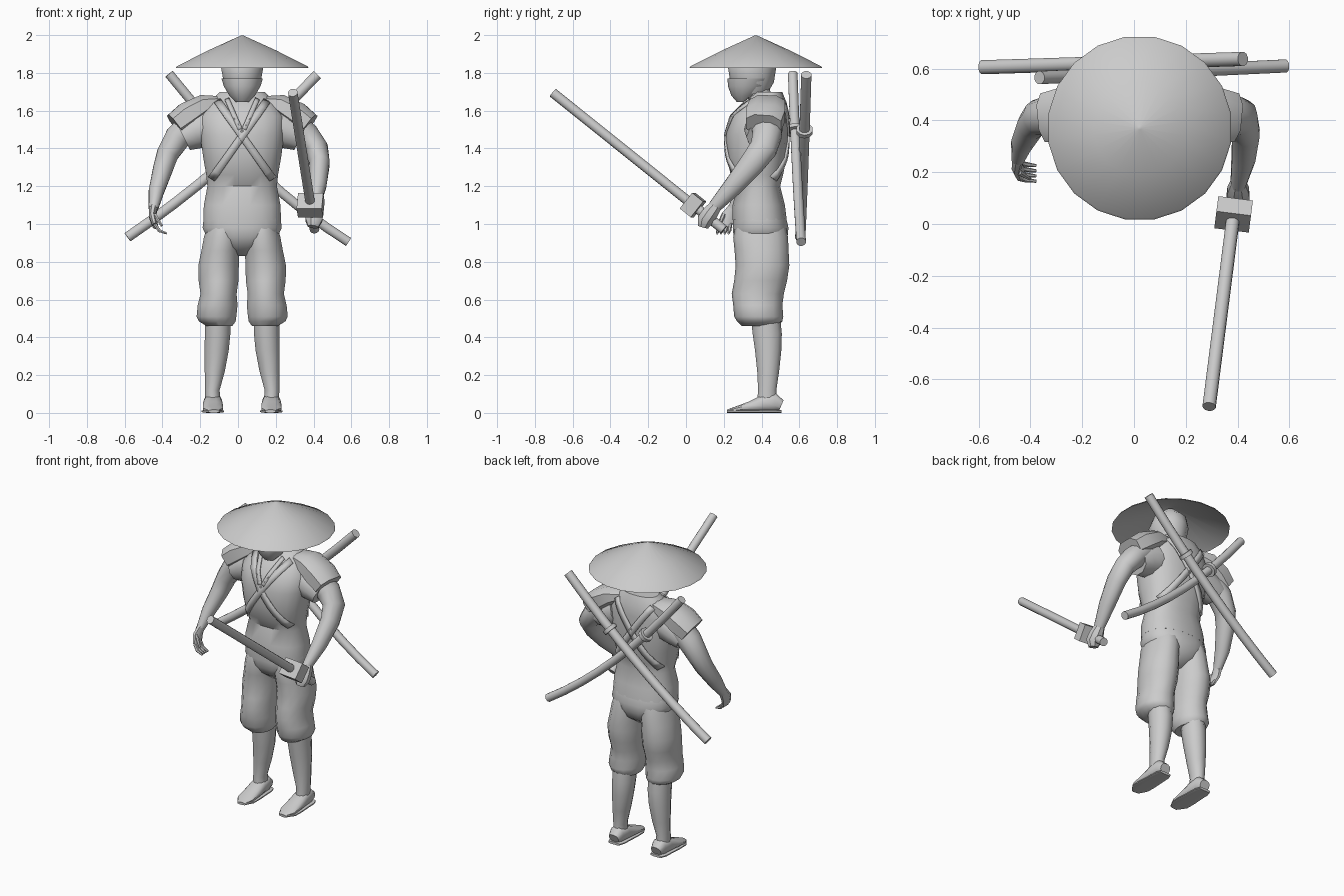
import bpy
import math
from mathutils import Vector

default_cube = bpy.data.objects.get("Cube")
if default_cube:
    bpy.data.objects.remove(default_cube, do_unlink=True)

MID = 0.022          # the figure's own symmetry line
SIDES = (("right", -1), ("left", 1))

grey = bpy.data.materials.new("plain_grey")
grey.use_nodes = True
tone = (0.6, 0.6, 0.6, 1)
grey.diffuse_color = tone
grey.node_tree.nodes["Principled BSDF"].inputs["Base Color"].default_value = tone


def make_object(name, verts, faces, angle=40):
    """Mesh object with the shared material and edge-aware smooth shading."""
    mesh = bpy.data.meshes.new(name)
    mesh.from_pydata([tuple(v) for v in verts], [], faces)
    mesh.materials.append(grey)
    obj = bpy.data.objects.new(name, mesh)
    bpy.context.collection.objects.link(obj)
    bpy.ops.object.select_all(action="DESELECT")
    obj.select_set(True)
    bpy.context.view_layer.objects.active = obj
    bpy.ops.object.mode_set(mode="EDIT")
    bpy.ops.mesh.select_all(action="SELECT")
    bpy.ops.mesh.normals_make_consistent(inside=False)
    bpy.ops.object.mode_set(mode="OBJECT")
    bpy.ops.object.shade_smooth_by_angle(angle=math.radians(angle))
    return obj


def signed_power(value, power):
    return math.copysign(abs(value) ** power, value)


def loft(name, rings, count=12, power=1.0, level=False, ref=(0, 1, 0), caps=True):
    """Skin rings of (x, y, z, radius_u, radius_v); level keeps them horizontal."""
    centres = [Vector(r[:3]) for r in rings]
    verts, faces = [], []
    for i, ring in enumerate(rings):
        ahead = centres[min(i + 1, len(rings) - 1)]
        behind = centres[max(i - 1, 0)]
        along = Vector((0, 0, 1)) if level else (ahead - behind).normalized()
        u = along.cross(Vector(ref)).normalized()
        v = along.cross(u).normalized()
        for k in range(count):
            a = math.tau * (k + 0.5) / count
            verts.append(centres[i] + u * ring[3] * signed_power(math.cos(a), power)
                         + v * ring[4] * signed_power(math.sin(a), power))
    for i in range(len(rings) - 1):
        for k in range(count):
            n = (k + 1) % count
            faces.append((i * count + k, i * count + n,
                          (i + 1) * count + n, (i + 1) * count + k))
    if caps:
        last = (len(rings) - 1) * count
        faces += [tuple(range(count)), tuple(range(last, last + count))]
    return make_object(name, verts, faces)


def centred(profile):
    """Turn (z, y, rx, ry) rows into rings on the symmetry line."""
    return [(MID, y, z, rx, ry) for z, y, rx, ry in profile]


def side_rings(profile, side):
    """Turn (offset, y, z, ru, rv) rows into rings on one side of the body."""
    return [(MID + side * x, y, z, ru, rv) for x, y, z, ru, rv in profile]


# Conical straw hat, hollow below
hat = [(1.84, 0.37, 0.33, 0.33), (1.825, 0.37, 0.357, 0.357), (1.835, 0.37, 0.35, 0.35),
       (1.92, 0.37, 0.18, 0.18), (1.998, 0.37, 0.006, 0.006)]
hat.insert(0, (1.965, 0.37, 0.03, 0.03))
loft("straw_hat", centred(hat), count=20, level=True)

# Head, face mask and neck
head = [(1.69, 0.35, 0.07, 0.08), (1.75, 0.35, 0.1, 0.115), (1.83, 0.35, 0.115, 0.128),
        (1.89, 0.36, 0.1, 0.105), (1.95, 0.365, 0.03, 0.03)]
loft("head", centred(head), count=14, level=True)
mask = [(1.645, 0.3, 0.035, 0.03), (1.68, 0.31, 0.07, 0.07), (1.73, 0.33, 0.1, 0.108),
        (1.77, 0.34, 0.112, 0.12)]
loft("face_mask", centred(mask), count=14, level=True)
loft("neck", centred([(1.58, 0.41, 0.085, 0.08), (1.73, 0.37, 0.06, 0.07)]), level=True)

# Torso in a fitted vest
SQUARE = 0.85
torso = [(1.02, 0.39, 0.208, 0.145), (1.1, 0.385, 0.205, 0.14), (1.2, 0.385, 0.186, 0.115),
         (1.26, 0.375, 0.192, 0.14), (1.35, 0.375, 0.208, 0.16), (1.47, 0.375, 0.225, 0.165),
         (1.57, 0.39, 0.225, 0.15), (1.64, 0.42, 0.18, 0.115), (1.7, 0.44, 0.12, 0.07)]
loft("torso", centred(torso), count=20, power=SQUARE, level=True)


def torso_point(x, z, facing):
    """Point on the torso surface; facing is -1 for the chest, 1 for the back."""
    for low, high in zip(torso, torso[1:]):
        if low[0] <= z <= high[0]:
            t = (z - low[0]) / (high[0] - low[0])
            y, rx, ry = (a + (b - a) * t for a, b in zip(low[1:], high[1:]))
            break
    reach = max(0, 1 - min(1, abs(x / rx)) ** (2 / SQUARE)) ** (SQUARE / 2)
    return Vector((MID + x, y + facing * ry * reach, z))


def strap(name, start, end, width, facing, steps=12):
    """Thin band lying on the torso between two (x, z) points."""
    a, b = Vector(start), Vector(end)
    across = (b - a).normalized().orthogonal() * width / 2
    verts, faces = [], []
    for i in range(steps + 1):
        p = a.lerp(b, i / steps)
        for q in (p + across, p - across):
            verts.append(torso_point(q.x, q.y, facing) + Vector((0, facing * 0.004, 0)))
        if i:
            k = 2 * i
            faces.append((k - 2, k - 1, k + 1, k))
    band = make_object(name, verts, faces)
    solid = band.modifiers.new("thickness", "SOLIDIFY")
    solid.thickness, solid.offset = 0.012, 0


# Crossed sword straps and collar lapels
for label, side in SIDES:
    strap(label + "_chest_strap", (side * 0.13, 1.65), (-side * 0.16, 1.24), 0.04, -1)
    strap(label + "_back_strap", (side * 0.13, 1.65), (-side * 0.16, 1.24), 0.04, 1)
    strap(label + "_lapel", (side * 0.08, 1.66), (side * 0.01, 1.5), 0.025, -1)

# Hips wrapping down to the crotch
hips = [(0.83, 0.4, 0.04, 0.05), (0.88, 0.4, 0.12, 0.12), (0.93, 0.395, 0.19, 0.145),
        (0.98, 0.395, 0.213, 0.15), (1.03, 0.39, 0.207, 0.143)]
loft("hips", centred(hips), count=16, power=SQUARE, level=True)

trouser = [(0.12, 0.39, 0.46, 0.07, 0.095), (0.132, 0.39, 0.485, 0.1, 0.12),
           (0.136, 0.385, 0.51, 0.108, 0.13), (0.13, 0.38, 0.57, 0.108, 0.13),
           (0.125, 0.38, 0.63, 0.098, 0.138), (0.125, 0.395, 0.7, 0.108, 0.14),
           (0.125, 0.405, 0.78, 0.11, 0.142), (0.115, 0.4, 0.86, 0.103, 0.143),
           (0.105, 0.395, 0.93, 0.1, 0.145), (0.1, 0.395, 0.98, 0.09, 0.135)]
shin = [(0.155, 0.43, 0.06, 0.042, 0.055), (0.158, 0.43, 0.12, 0.04, 0.05),
        (0.145, 0.435, 0.22, 0.055, 0.06), (0.135, 0.435, 0.33, 0.066, 0.072),
        (0.13, 0.43, 0.42, 0.07, 0.08), (0.13, 0.42, 0.52, 0.07, 0.08)]
foot = [(0.155, 0.505, 0.04, 0.035, 0.03), (0.155, 0.47, 0.055, 0.048, 0.05),
        (0.155, 0.41, 0.05, 0.05, 0.046), (0.155, 0.34, 0.033, 0.055, 0.029),
        (0.155, 0.27, 0.02, 0.054, 0.016), (0.15, 0.22, 0.01, 0.022, 0.008)]
sole = [(x, y, 0.008, ru + 0.006, 0.008) for x, y, z, ru, rv in foot]

# Legs: baggy knee-length trousers, shins and sandalled feet
for label, side in SIDES:
    loft(label + "_trouser_leg", side_rings(trouser, side), count=14, level=True)
    loft(label + "_shin", side_rings(shin, side), level=True)
    loft(label + "_foot", side_rings(foot, side), power=0.8, ref=(0, 0, 1))
    loft(label + "_sole", side_rings(sole, side), power=0.6, ref=(0, 0, 1))

# Shoulder guards: a long upper plate over a shorter sleeve
guard = [(0.12, 0.43, 1.65, 0.03, 0.07), (0.2, 0.43, 1.63, 0.06, 0.1),
         (0.29, 0.42, 1.575, 0.075, 0.11), (0.355, 0.41, 1.525, 0.068, 0.1)]
sleeve = [(0.17, 0.41, 1.52, 0.11, 0.1), (0.25, 0.41, 1.49, 0.1, 0.1),
          (0.31, 0.41, 1.46, 0.08, 0.09)]
for label, side in SIDES:
    loft(label + "_shoulder_guard", side_rings(guard, side), count=8, power=0.75)
    loft(label + "_sleeve", side_rings(sleeve, side), count=10)

# Arms: the right hangs, the left reaches forward to hold the sword
right_arm = [(0.26, 0.42, 1.54, 0.07, 0.08), (0.34, 0.42, 1.46, 0.072, 0.08),
             (0.395, 0.41, 1.37, 0.06, 0.07), (0.42, 0.38, 1.29, 0.054, 0.06),
             (0.455, 0.31, 1.17, 0.042, 0.048), (0.47, 0.25, 1.08, 0.026, 0.03)]
left_arm = [(0.26, 0.42, 1.54, 0.07, 0.08), (0.34, 0.43, 1.47, 0.072, 0.08),
            (0.395, 0.41, 1.4, 0.062, 0.075), (0.41, 0.35, 1.32, 0.055, 0.068),
            (0.4, 0.25, 1.2, 0.047, 0.053), (0.38, 0.15, 1.09, 0.03, 0.035)]
loft("right_arm", side_rings(right_arm, -1))
loft("left_arm", side_rings(left_arm, 1))

# Open right hand with curled fingers and thumb
palm = [(0.47, 0.255, 1.09, 0.025, 0.03), (0.475, 0.225, 1.04, 0.02, 0.042),
        (0.46, 0.2, 0.99, 0.016, 0.04)]
loft("right_palm", side_rings(palm, -1), count=8)
for i in range(4):
    y = 0.235 - i * 0.02
    finger = [(0.462, y, 1.0, 0.01, 0.01), (0.44, y - 0.005, 0.965, 0.01, 0.01),
              (0.4, y - 0.01, 0.95, 0.006, 0.006)]
    loft("right_finger_%d" % (i + 1), side_rings(finger, -1), count=6)
thumb = [(0.465, 0.2, 1.05, 0.012, 0.012), (0.425, 0.175, 0.99, 0.007, 0.007)]
loft("right_thumb", side_rings(thumb, -1), count=6)


def sword(name, start, end, sag, radius, guard_at, guard_size, guard_depth, square):
    """Round scabbard-like sword between two points with a guard near one end."""
    a, b = Vector(start), Vector(end)

    def point(t):
        return a.lerp(b, t) - Vector((0, 0, sag * 4 * t * (1 - t)))

    loft(name, [(*point(i / 8), radius, radius) for i in range(9)])
    p, d = point(guard_at), (point(guard_at + 0.01) - point(guard_at)).normalized()
    wide, tall = guard_size
    rings = [(*(p + d * s * guard_depth / 2), wide, tall) for s in (-1, 1)]
    loft(name + "_guard", rings, count=4 if square else 10, ref=(0, 0, 1))


# Held sword with block guard, and two sheathed swords crossed on the back
sword("held_sword", (0.405, 0.2, 0.97), (0.29, -0.705, 1.695), 0, 0.026,
      0.18, (0.095, 0.075), 0.075, True)
sword("outer_back_sword", (0.42, 0.637, 1.79), (-0.585, 0.605, 0.93), 0.045, 0.028,
      0.3, (0.045, 0.045), 0.025, False)
sword("inner_back_sword", (-0.365, 0.565, 1.795), (0.585, 0.61, 0.905), 0.075, 0.026,
      0.27, (0.045, 0.045), 0.025, False)

# Left fist closed around the grip
fist = [(0.38, 0.16, 1.1, 0.03, 0.035), (0.38, 0.13, 1.06, 0.045, 0.045),
        (0.38, 0.1, 1.02, 0.048, 0.045), (0.375, 0.09, 0.985, 0.03, 0.03)]
loft("left_fist", side_rings(fist, 1), count=8)
